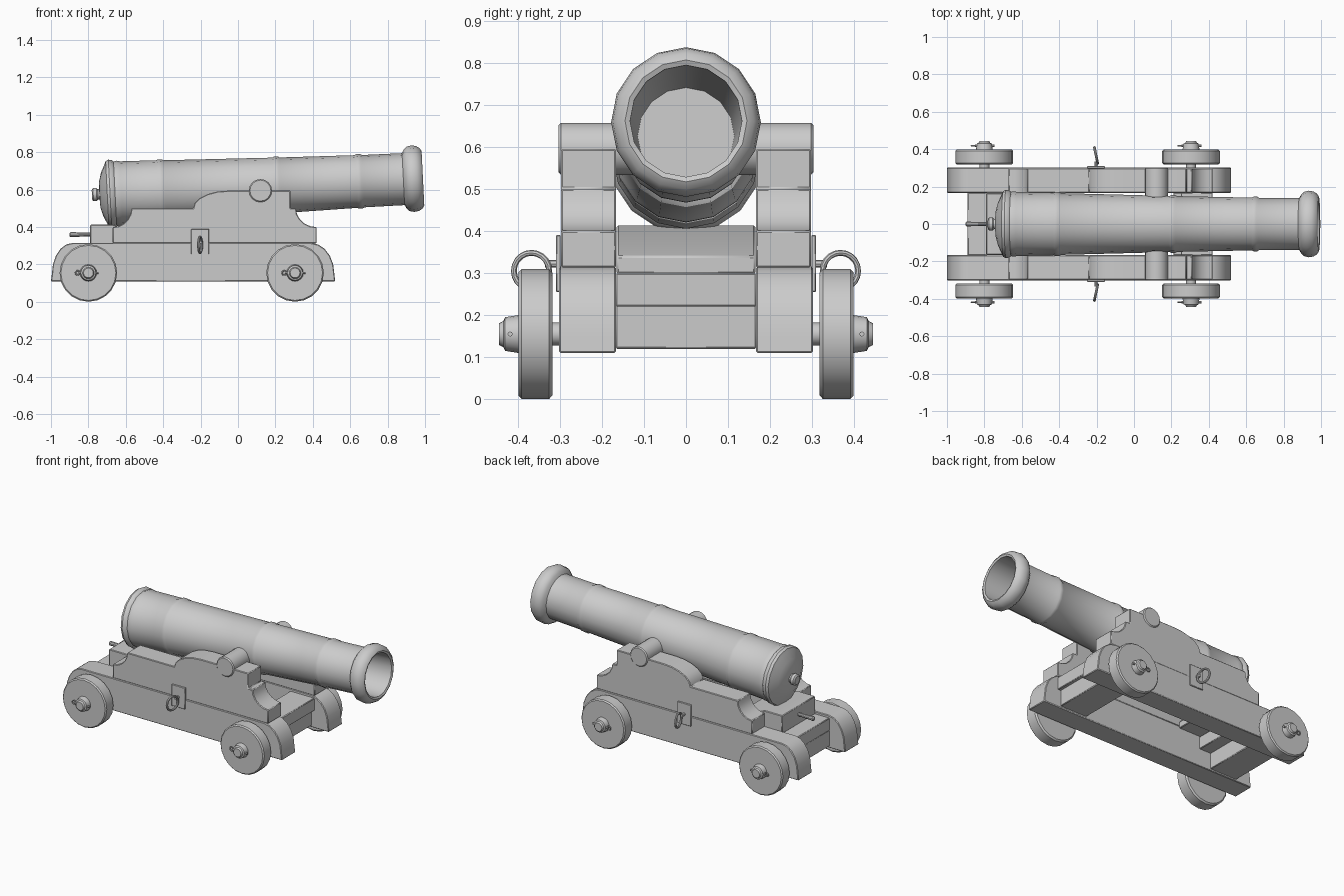
import bpy, bmesh
from math import sin, cos, pi, radians
from mathutils import Matrix, Vector

if "Cube" in bpy.data.objects:
    bpy.data.objects.remove(bpy.data.objects["Cube"])

T = Matrix.Translation
TO_Y = Matrix.Rotation(pi / 2, 4, 'Z')      # turns the lathe axis from x to y


def finish(name, bm, mirror=False, bevel=0):
    bmesh.ops.recalc_face_normals(bm, faces=bm.faces)
    me = bpy.data.meshes.new(name)
    bm.to_mesh(me)
    bm.free()
    for p in me.polygons:
        p.use_smooth = True
    me.set_sharp_from_angle(angle=radians(32))
    ob = bpy.data.objects.new(name, me)
    bpy.context.collection.objects.link(ob)
    if bevel:
        b = ob.modifiers.new("bevel", 'BEVEL')
        b.width, b.segments, b.limit_method = bevel, 1, 'ANGLE'
        b.angle_limit = radians(40)
    if mirror:
        m = ob.modifiers.new("mirror", 'MIRROR')
        m.use_axis = (False, True, False)
    return ob


def lathe(name, prof, n, mat, mirror=False, closed=False):
    """Revolve (along, radius) points around x, then place with mat."""
    bm = bmesh.new()
    rings = [[bm.verts.new(mat @ Vector((s, r * sin(2 * pi * i / n), r * cos(2 * pi * i / n))))
              for i in range(n)] for s, r in prof]
    pairs = list(zip(rings, rings[1:]))
    if closed:
        pairs.append((rings[-1], rings[0]))
    else:
        bm.faces.new(rings[0])
        bm.faces.new(rings[-1])
    for a, b in pairs:
        for i in range(n):
            j = (i + 1) % n
            bm.faces.new((a[i], a[j], b[j], b[i]))
    return finish(name, bm, mirror)


def torus(name, R, r, mat, mirror=False):
    prof = [(r * cos(2 * pi * k / 8), R + r * sin(2 * pi * k / 8)) for k in range(8)]
    return lathe(name, prof, 20, mat, mirror, closed=True)


def slab(name, outline, y0, y1, mirror=False, bevel=0.004):
    """Extrude an x-z outline from y0 to y1."""
    bm = bmesh.new()
    f = bm.faces.new([bm.verts.new((x, y0, z)) for x, z in outline])
    g = bmesh.ops.extrude_face_region(bm, geom=[f])
    bmesh.ops.translate(bm, vec=(0, y1 - y0, 0),
                        verts=[v for v in g['geom'] if isinstance(v, bmesh.types.BMVert)])
    return finish(name, bm, mirror, bevel)


def box(name, x0, x1, y0, y1, z0, z1, **kw):
    return slab(name, [(x0, z0), (x1, z0), (x1, z1), (x0, z1)], y0, y1, **kw)


def arc(cx, cz, rx, rz, a0, a1, n=5):
    return [(cx + rx * cos(radians(a0 + (a1 - a0) * k / n)),
             cz + rz * sin(radians(a0 + (a1 - a0) * k / n))) for k in range(n + 1)]


# Barrel with stepped bands, flared muzzle and hollow bore
barrel = [(-0.782, 0.026), (-0.775, 0.035), (-0.757, 0.035), (-0.75, 0.028), (-0.742, 0.028),
          (-0.74, 0.07), (-0.728, 0.115), (-0.708, 0.158), (-0.70, 0.176), (-0.685, 0.183),
          (-0.668, 0.18), (-0.658, 0.172), (-0.64, 0.175), (-0.625, 0.171),
          (-0.43, 0.167), (-0.42, 0.171), (-0.40, 0.171), (-0.39, 0.165),
          (0.19, 0.15), (0.20, 0.155), (0.22, 0.155), (0.23, 0.149),
          (0.63, 0.141), (0.64, 0.146), (0.66, 0.146), (0.67, 0.14),
          (0.885, 0.139), (0.895, 0.158), (0.91, 0.172), (0.935, 0.178), (0.96, 0.174),
          (0.98, 0.162), (0.99, 0.145), (0.985, 0.133), (0.28, 0.115)]
lathe("barrel", barrel, 16, T((0, 0, 0.612)) @ Matrix.Rotation(-0.05, 4, 'Y'))

# Trunnions
lathe("trunnion", [(0.08, 0.062), (0.297, 0.062), (0.303, 0.056)], 16,
      T((0.12, 0, 0.595)) @ TO_Y, mirror=True)

# Side cheeks: lower plank with rounded ends, upper plank with scooped steps
lower = [(-1.0, 0.11), (0.52, 0.11)] + arc(0.39, 0.15, 0.125, 0.165, 0, 90) \
    + arc(-0.885, 0.15, 0.11, 0.165, 90, 180)
slab("lower_cheek", lower, 0.166, 0.302, mirror=True)
upper = [(-0.67, 0.313), (0.42, 0.313)] + arc(0.42, 0.50, 0.11, 0.10, 270, 180) \
    + [(0.28, 0.50), (0.28, 0.595)] + arc(-0.05, 0.50, 0.19, 0.095, 90, 180) \
    + arc(-0.67, 0.50, 0.10, 0.10, 0, -90)
slab("upper_cheek", upper, 0.166, 0.297, mirror=True)

# Cross beams, bed and elevating wedge
box("front_axle_beam", 0.21, 0.40, -0.168, 0.168, 0.12, 0.225)
box("front_transom", 0.25, 0.42, -0.168, 0.168, 0.22, 0.30)
box("rear_axle_beam", -0.89, -0.70, -0.168, 0.168, 0.12, 0.225)
box("rear_bed", -0.89, -0.62, -0.168, 0.168, 0.22, 0.30)
slab("elevating_wedge", [(-0.79, 0.298), (-0.47, 0.298), (-0.47, 0.34), (-0.67, 0.413), (-0.79, 0.413)],
     -0.165, 0.165)
lathe("wedge_handle", [(-0.9, 0.009), (-0.895, 0.014), (-0.86, 0.012), (-0.78, 0.01)], 10,
      T((0, 0, 0.36)))

# Wheels, axles and linch pins
for tag, x in (("rear", -0.80), ("front", 0.305)):
    place = T((x, 0, 0.155))
    lathe(tag + "_wheel", [(0.317, 0.145), (0.325, 0.154), (0.391, 0.154), (0.398, 0.147)],
          20, place @ TO_Y, mirror=True)
    lathe(tag + "_axle", [(0.25, 0.027), (0.39, 0.027), (0.392, 0.046), (0.43, 0.04),
                          (0.434, 0.031), (0.444, 0.026)], 16, place @ TO_Y, mirror=True)
    lathe(tag + "_linch_pin", [(-0.05, 0.006), (0.055, 0.006)], 8,
          place @ T((0, 0.418, 0)), mirror=True)
    torus(tag + "_linch_pin_eye", 0.011, 0.004, place @ T((-0.058, 0.418, 0)) @ TO_Y, mirror=True)

# Side plates with eye bolts and hanging rings
box("ring_plate", -0.25, -0.155, 0.298, 0.309, 0.255, 0.39, mirror=True, bevel=0.002)
lathe("eye_bolt", [(0.30, 0.009), (0.335, 0.009)], 8, T((-0.203, 0, 0.322)) @ TO_Y, mirror=True)
torus("hanging_ring", 0.043, 0.007,
      T((-0.203, 0.367, 0.305)) @ Matrix.Rotation(radians(12), 4, 'Z'), mirror=True)
